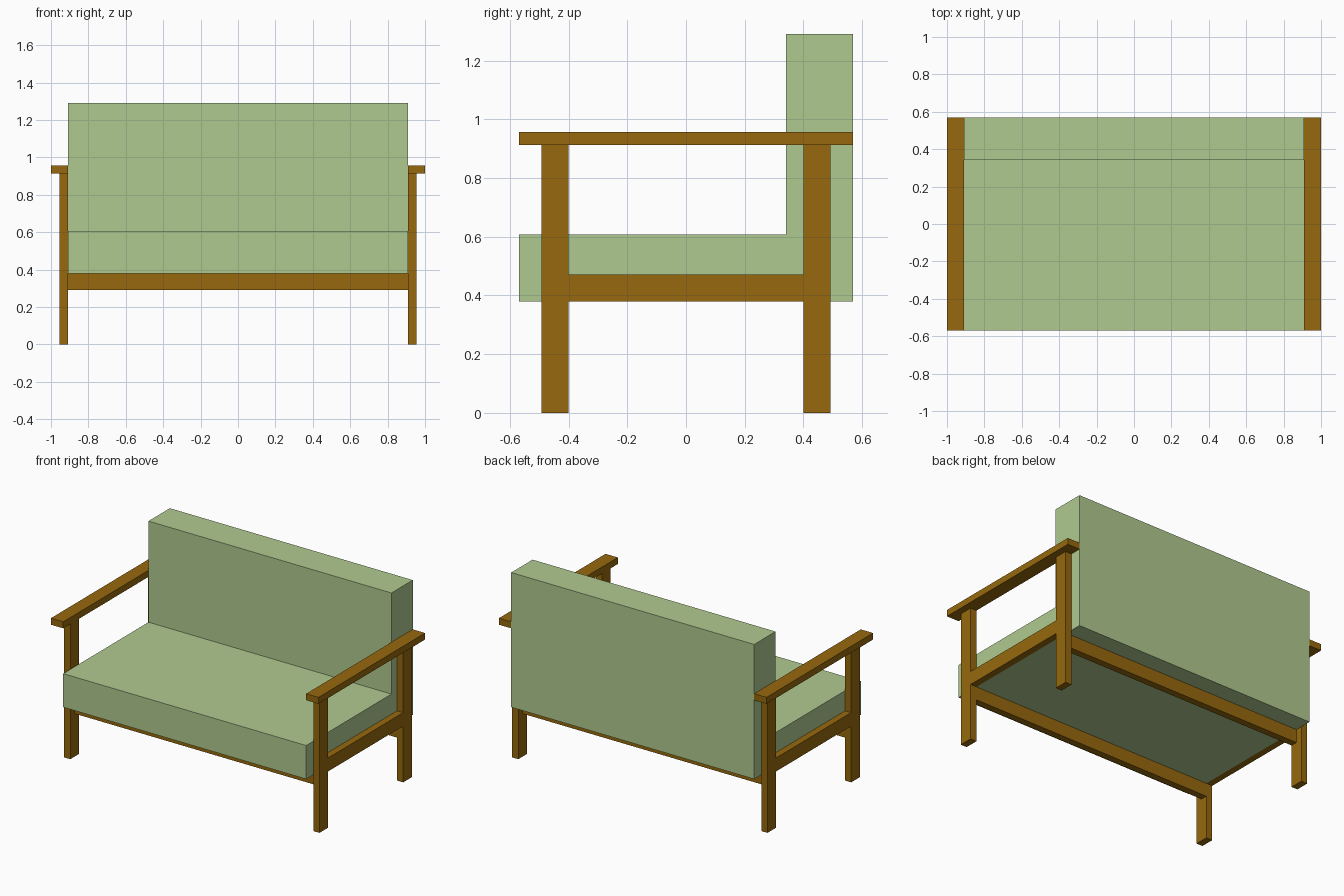
import bpy, bmesh

if "Cube" in bpy.data.objects:
    bpy.data.objects.remove(bpy.data.objects["Cube"])


def material(name, rgb):
    m = bpy.data.materials.new(name)
    m.diffuse_color = (*rgb, 1.0)
    m.use_nodes = True
    m.node_tree.nodes["Principled BSDF"].inputs["Base Color"].default_value = m.diffuse_color
    return m


wood = material("brown wood", (0.305, 0.138, 0.004))
fabric = material("sage green fabric", (0.434, 0.591, 0.279))


def finish(name, bm, mat):
    bmesh.ops.recalc_face_normals(bm, faces=bm.faces)
    me = bpy.data.meshes.new(name)
    bm.to_mesh(me)
    bm.free()
    me.materials.append(mat)
    ob = bpy.data.objects.new(name, me)
    bpy.context.collection.objects.link(ob)
    return ob


def box(name, xs, ys, zs, mat):
    """Box from (min, max) ranges on each axis."""
    bm = bmesh.new()
    bmesh.ops.create_cube(bm, size=1.0)
    for v in bm.verts:
        v.co = [r[0] + (c + 0.5) * (r[1] - r[0]) for c, r in zip(v.co, (xs, ys, zs))]
    return finish(name, bm, mat)


def side_range(sign, a, b):
    return tuple(sorted((sign * a, sign * b)))


HALF = 0.908          # half width of the cushions, inner face of the legs
DEPTH = 0.569         # half depth
PLANK = 0.046         # plank thickness
LEG_IN, LEG_OUT = 0.401, 0.493

# Cushions: one L-shaped side profile extruded across the width
profile = [(-DEPTH, 0.38), (DEPTH, 0.38), (DEPTH, 1.29),
           (0.341, 1.29), (0.341, 0.607), (-DEPTH, 0.607)]
bm = bmesh.new()
face = bm.faces.new([bm.verts.new((-HALF, y, z)) for y, z in profile])
ext = bmesh.ops.extrude_face_region(bm, geom=[face])
bmesh.ops.translate(bm, vec=(2 * HALF, 0, 0),
                    verts=[g for g in ext["geom"] if isinstance(g, bmesh.types.BMVert)])
finish("seat_and_back_cushion", bm, fabric)

# Side frames: legs, side rail and armrest
for sx, side in ((-1, "left"), (1, "right")):
    plank_x = side_range(sx, HALF, HALF + PLANK)
    for sy, end in ((-1, "front"), (1, "back")):
        box(f"{end}_{side}_leg", plank_x, side_range(sy, LEG_IN, LEG_OUT), (0, 0.913), wood)
    box(f"{side}_side_rail", plank_x, (-LEG_IN, LEG_IN), (0.38, 0.471), wood)
    box(f"{side}_armrest", side_range(sx, HALF, 1.0), (-DEPTH, DEPTH), (0.913, 0.957), wood)

# Cross rails under the seat
for sy, end in ((-1, "front"), (1, "back")):
    box(f"{end}_cross_rail", (-HALF, HALF), side_range(sy, LEG_IN, LEG_IN + PLANK),
        (0.29, 0.38), wood)
